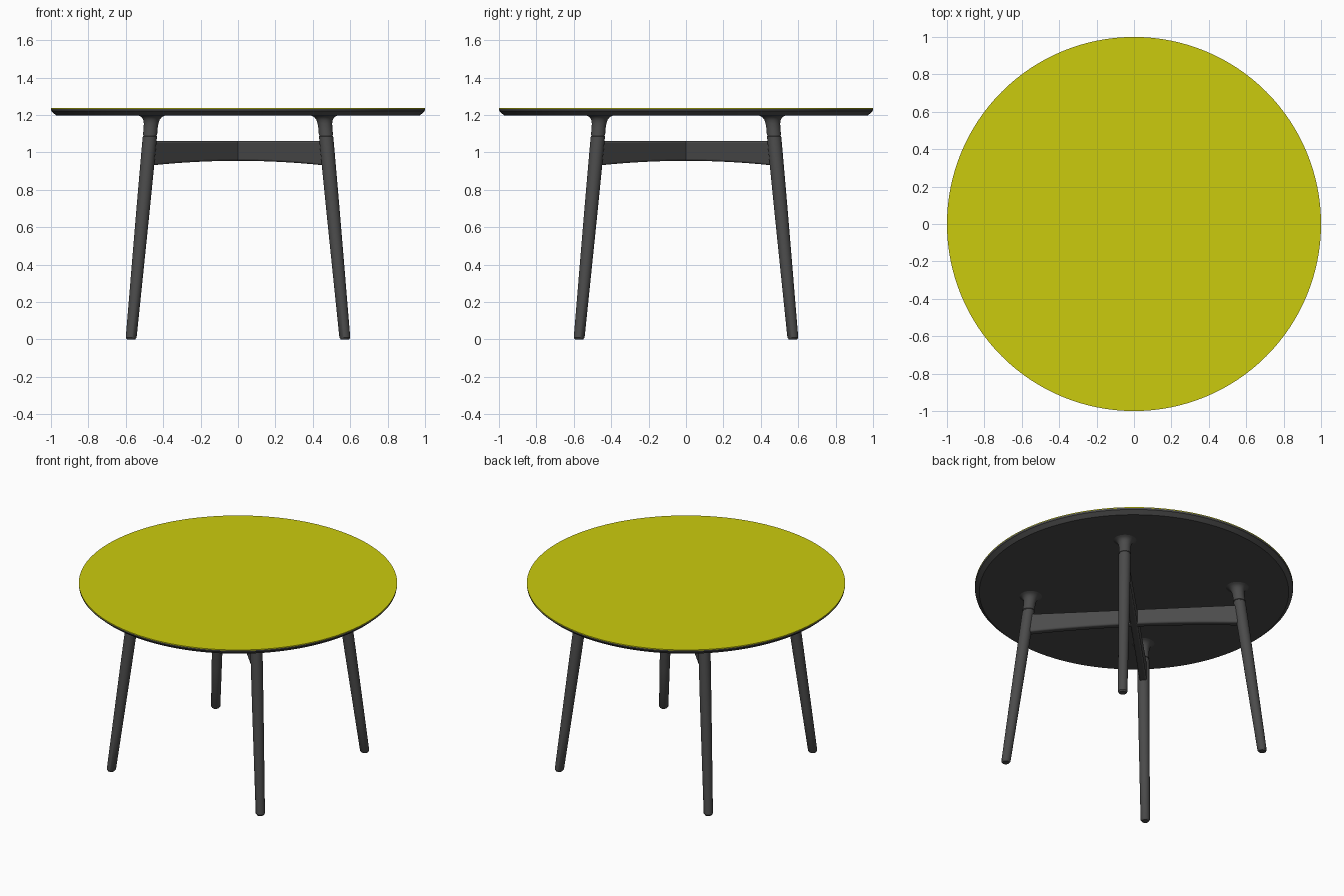
import bpy, bmesh, math

if "Cube" in bpy.data.objects:
    bpy.data.objects.remove(bpy.data.objects["Cube"])


def material(name, rgb):
    m = bpy.data.materials.new(name)
    m.diffuse_color = (*rgb, 1.0)
    m.use_nodes = True
    m.node_tree.nodes["Principled BSDF"].inputs["Base Color"].default_value = m.diffuse_color
    return m


YELLOW = material("yellow", (0.60, 0.60, 0.004))
CHARCOAL = material("charcoal", (0.07, 0.07, 0.07))


def finish(name, bm, mat, angle=35):
    """Turn a bmesh into a smooth-shaded object with sharp edges kept."""
    bmesh.ops.recalc_face_normals(bm, faces=bm.faces)
    for f in bm.faces:
        f.smooth = True
    me = bpy.data.meshes.new(name)
    bm.to_mesh(me)
    bm.free()
    me.materials.append(mat)
    me.set_sharp_from_angle(angle=math.radians(angle))
    ob = bpy.data.objects.new(name, me)
    bpy.context.collection.objects.link(ob)
    return ob


def lathe(name, profile, mat, segs, centre=lambda z: (0, 0)):
    """Capped stack of horizontal rings (z, radius) around a centre line."""
    bm = bmesh.new()
    rings = []
    for z, r in profile:
        cx, cy = centre(z)
        rings.append([bm.verts.new((cx + r * math.cos(2 * math.pi * i / segs),
                                    cy + r * math.sin(2 * math.pi * i / segs), z))
                      for i in range(segs)])
    for a, b in zip(rings, rings[1:]):
        for i in range(segs):
            j = (i + 1) % segs
            bm.faces.new((a[i], a[j], b[j], b[i]))
    bm.faces.new(rings[0][::-1])
    bm.faces.new(rings[-1])
    return finish(name, bm, mat)


# Round top: dark board with an undercut edge, thin yellow surface
lathe("tabletop_board", [(1.197, 0.972), (1.220, 0.998), (1.231, 1.0)], CHARCOAL, 128)
lathe("tabletop_surface", [(1.231, 1.0), (1.236, 1.0)], YELLOW, 128)

# Splayed legs: chamfered foot, fine groove below the collar, flared head
LEG = [(0.0, 0.022), (0.010, 0.029), (0.30, 0.032), (0.70, 0.036), (1.00, 0.038),
       (1.086, 0.038), (1.088, 0.035), (1.092, 0.035), (1.094, 0.038),
       (1.130, 0.0375), (1.155, 0.039), (1.172, 0.043), (1.184, 0.050),
       (1.192, 0.060), (1.198, 0.074)]
for side, sx in (("left", -1), ("right", 1)):
    for end, sy in (("front", -1), ("back", 1)):
        def lean(z, sx=sx, sy=sy):
            d = 0.572 - 0.093 * z
            return sx * d, sy * d
        lathe(f"{end}_{side}_leg", LEG, CHARCOAL, 32, lean)


# Crossed diagonal stretchers with an arched underside
def stretcher(name, turn):
    half, thick, n = 0.66, 0.046, 16
    outline = [(-half, 1.06), (half, 1.06)]
    for i in range(n + 1):
        s = half * (1 - 2 * i / n)
        outline.append((s, 0.955 - 0.024 * (s / half) ** 2))
    bm = bmesh.new()
    face = bm.faces.new([bm.verts.new((s, -thick / 2, z)) for s, z in outline])
    out = bmesh.ops.extrude_face_region(bm, geom=[face])
    bmesh.ops.translate(bm, vec=(0, thick, 0),
                        verts=[v for v in out["geom"] if isinstance(v, bmesh.types.BMVert)])
    ob = finish(name, bm, CHARCOAL)
    ob.rotation_euler.z = turn
    bev = ob.modifiers.new("soft_edges", "BEVEL")
    bev.width = 0.010
    bev.segments = 3
    bev.limit_method = 'ANGLE'
    bev.angle_limit = math.radians(40)


stretcher("stretcher_a", math.radians(45))
stretcher("stretcher_b", math.radians(-45))
